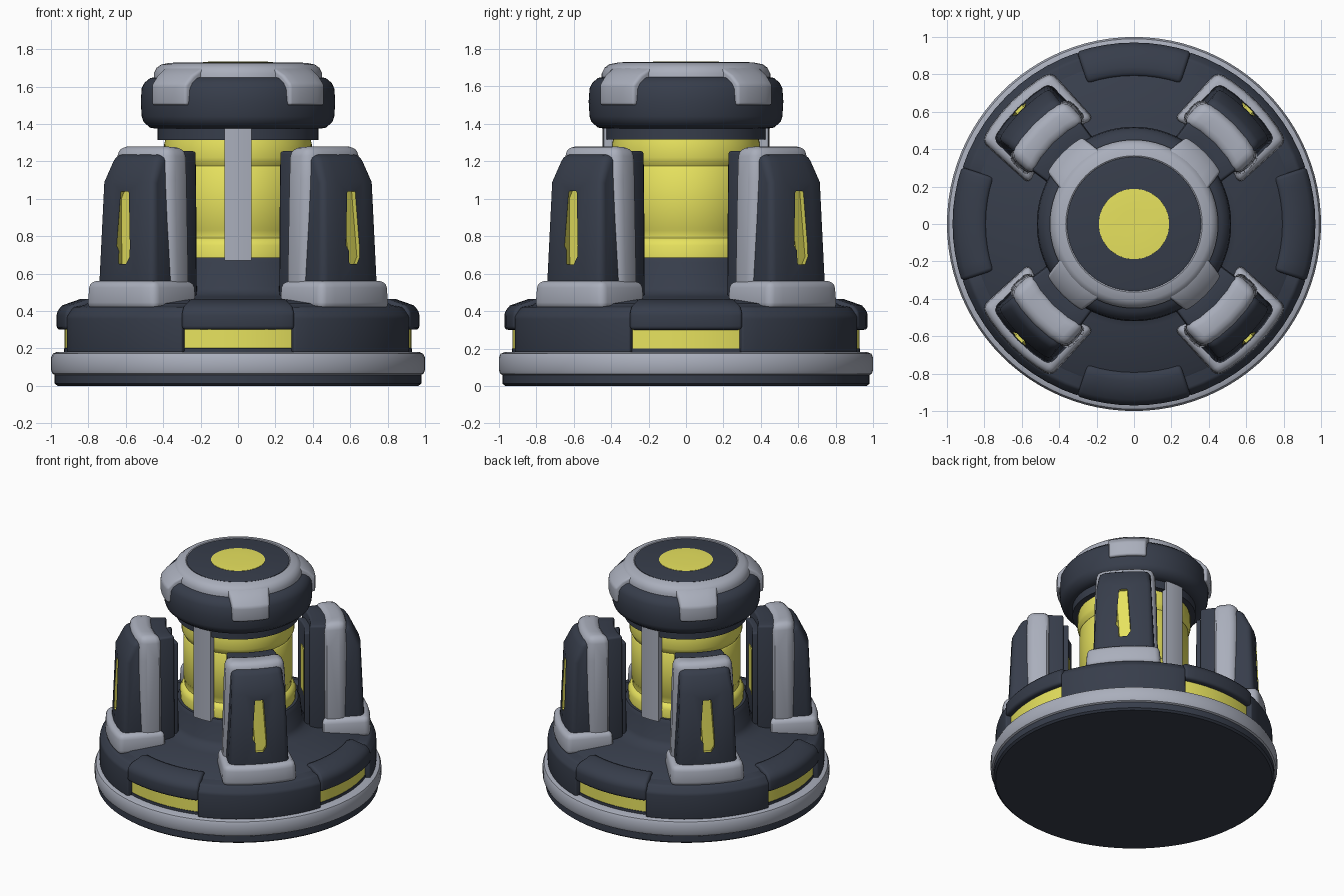
import bpy, bmesh
from math import sin, cos, asin, pi, radians

if "Cube" in bpy.data.objects:
    bpy.data.objects.remove(bpy.data.objects["Cube"])


def material(name, rgb):
    m = bpy.data.materials.new(name)
    m.diffuse_color = (*rgb, 1)
    m.use_nodes = True
    m.node_tree.nodes["Principled BSDF"].inputs["Base Color"].default_value = m.diffuse_color
    return m


DARK = material("dark slate", (0.038, 0.047, 0.070))
LIGHT = material("light grey", (0.40, 0.425, 0.50))
YELLOW = material("glow yellow", (0.85, 0.81, 0.12))


def finish(bm, name, mat, angle=0.0, bevel=0.0, segs=3):
    bmesh.ops.recalc_face_normals(bm, faces=bm.faces)
    if bevel:
        edges = [e for e in bm.edges if e.calc_face_angle(0) > radians(32)]
        bmesh.ops.bevel(bm, geom=edges, offset=bevel, segments=segs, profile=0.5,
                        affect='EDGES', clamp_overlap=True)
    me = bpy.data.meshes.new(name)
    bm.to_mesh(me)
    bm.free()
    me.materials.append(mat)
    ob = bpy.data.objects.new(name, me)
    ob.rotation_euler.z = angle
    bpy.context.collection.objects.link(ob)
    return ob


def lathe(name, profile, mat, n=72):
    """Revolve (r, z) points about z and close the ends on the axis."""
    bm = bmesh.new()
    rings = [[bm.verts.new((r * cos(2 * pi * i / n), r * sin(2 * pi * i / n), z))
              for i in range(n)] for r, z in profile]
    for a, b in zip(rings, rings[1:]):
        for i in range(n):
            j = (i + 1) % n
            bm.faces.new((a[i], a[j], b[j], b[i]))
    bm.faces.new(rings[0])
    bm.faces.new(rings[-1])
    return finish(bm, name, mat)


def arc(name, section, mat, angle, bevel=0.0, n=4):
    """Sweep a (radius, z, half width) section along an arc around the z axis."""
    bm = bmesh.new()
    cols = []
    for i in range(n + 1):
        s = 2 * i / n - 1
        col = []
        for r, z, h in section:
            a = asin(h / r) * s
            col.append(bm.verts.new((r * cos(a), r * sin(a), z)))
        cols.append(col)
    k = len(section)
    for a, b in zip(cols, cols[1:]):
        for i in range(k):
            j = (i + 1) % k
            bm.faces.new((a[i], a[j], b[j], b[i]))
    bm.faces.new(cols[0])
    bm.faces.new(cols[-1])
    return finish(bm, name, mat, angle, bevel)


def wide(points, deg):
    return [(r, z, r * sin(radians(deg))) for r, z in points]


def carve(ob, cutter):
    """Cut a recess whose faces take the cutter's material."""
    mod = ob.modifiers.new("recess", 'BOOLEAN')
    mod.operation = 'DIFFERENCE'
    mod.solver = 'EXACT'
    mod.material_mode = 'TRANSFER'
    mod.object = cutter
    bpy.context.view_layer.objects.active = ob
    bpy.ops.object.modifier_apply(modifier=mod.name)
    bpy.data.objects.remove(cutter)


# Base discs
lathe("bottom_disc", [(0.965, 0), (0.98, 0.012), (0.98, 0.07)], DARK, 96)
lathe("base_ring", [(0.975, 0.055), (0.992, 0.065), (1.0, 0.085), (1.0, 0.15),
                    (0.99, 0.172), (0.97, 0.18)], LIGHT, 96)
lathe("base_body", [(0.93, 0.17), (0.93, 0.2), (0.9, 0.21), (0.9, 0.4), (0.85, 0.44),
                    (0.55, 0.475), (0.48, 0.495), (0.45, 0.53), (0.435, 0.66),
                    (0.42, 0.685)], DARK)
lathe("base_light_strip", [(0.927, 0.195), (0.927, 0.31)], YELLOW, 96)

# Glowing core
lathe("core", [(0.40, 0.67), (0.405, 0.75), (0.39, 0.78), (0.372, 0.79), (0.372, 0.83),
               (0.382, 0.845), (0.382, 1.165), (0.375, 1.175), (0.39, 1.20), (0.395, 1.22),
               (0.395, 1.29), (0.385, 1.33)], YELLOW)

# Head
lathe("head_collar", [(0.43, 1.315), (0.43, 1.40)], DARK)
lathe("head", [(0.44, 1.375), (0.47, 1.38), (0.505, 1.41), (0.515, 1.44), (0.52, 1.52),
               (0.515, 1.59), (0.50, 1.62), (0.47, 1.645), (0.40, 1.66)], DARK)
lathe("head_cap", [(0.45, 1.63), (0.45, 1.67), (0.435, 1.70), (0.41, 1.718),
                   (0.365, 1.727), (0.355, 1.72)], LIGHT)
lathe("cap_disc", [(0.36, 1.70), (0.358, 1.725), (0.34, 1.729)], DARK)
lathe("cap_lamp", [(0.19, 1.715), (0.188, 1.731), (0.15, 1.733), (0.08, 1.734)], YELLOW)

# Core struts, front and back
for a in (-pi / 2, pi / 2):
    arc("core_strut", [(0.40, 0.67, 0.072), (0.445, 0.67, 0.072), (0.445, 1.38, 0.072),
                       (0.40, 1.38, 0.072)], LIGHT, a)

for q in range(4):
    # Raised hoods over the light strips on the four main sides
    arc("base_hood", wide([(0.79, 0.3), (0.97, 0.3), (0.97, 0.395), (0.94, 0.43),
                           (0.84, 0.465), (0.79, 0.455)], 18.3), DARK, q * pi / 2, 0.02, 8)

    d = q * pi / 2 + pi / 4
    # Base blocks under the pillars
    arc("base_block", wide([(0.7, 0.175), (0.965, 0.175), (0.965, 0.37), (0.93, 0.42),
                            (0.7, 0.455)], 27), DARK, d, 0.012, 10)
    # Head cap tabs
    arc("cap_tab", [(0.40, 1.50, 0.13), (0.54, 1.50, 0.13), (0.54, 1.61, 0.13),
                    (0.495, 1.66, 0.135), (0.42, 1.708, 0.15), (0.38, 1.71, 0.15)],
        LIGHT, d, 0.014)
    # Pillar foot
    arc("pillar_foot", [(0.60, 0.41, 0.25), (0.93, 0.41, 0.265), (0.92, 0.56, 0.255),
                        (0.60, 0.56, 0.24)], LIGHT, d, 0.036, 6)
    # Light arch of the pillar
    arc("pillar_arch", [(0.61, 0.45, 0.225), (0.765, 0.45, 0.23), (0.765, 1.1, 0.215),
                        (0.755, 1.28, 0.205), (0.60, 1.275, 0.2), (0.605, 1.1, 0.21)],
        LIGHT, d, 0.05)
    # Dark outer panel of the pillar, with a glowing slot pointed at both ends
    panel = arc("pillar_panel", [(0.70, 0.5, 0.212), (0.882, 0.5, 0.215),
                                 (0.855, 1.09, 0.2), (0.785, 1.235, 0.175),
                                 (0.70, 1.24, 0.175)], DARK, d, 0.036)
    slot = arc("slot_cutter", [(0.95, 0.65, 0.026), (0.95, 0.69, 0.05), (0.95, 1.0, 0.05),
                               (0.95, 1.04, 0.026), (0.833, 1.04, 0.026),
                               (0.833, 1.0, 0.05), (0.85, 0.69, 0.05),
                               (0.85, 0.65, 0.026)], YELLOW, d, 0, 2)
    slot.hide_render = True
    bpy.context.view_layer.update()
    carve(panel, slot)
    # Stepped dark inner side of the pillar
    arc("pillar_inner", [(0.505, 0.46, 0.17), (0.64, 0.46, 0.19), (0.64, 1.255, 0.185),
                         (0.505, 1.255, 0.165)], DARK, d, 0.015)
    arc("pillar_inner_step", [(0.465, 0.46, 0.14), (0.53, 0.46, 0.14), (0.53, 1.19, 0.135),
                              (0.465, 1.19, 0.135)], DARK, d, 0.012)
    # Glow strip facing the core
    arc("pillar_inner_glow", [(0.459, 0.68, 0.06), (0.48, 0.68, 0.06), (0.48, 1.02, 0.06),
                              (0.459, 1.02, 0.06)], YELLOW, d, 0, 2)

# Smooth shading with sharp edges kept
for ob in bpy.context.collection.objects:
    ob.select_set(True)
    bpy.context.view_layer.objects.active = ob
bpy.ops.object.shade_smooth_by_angle(angle=radians(35))
